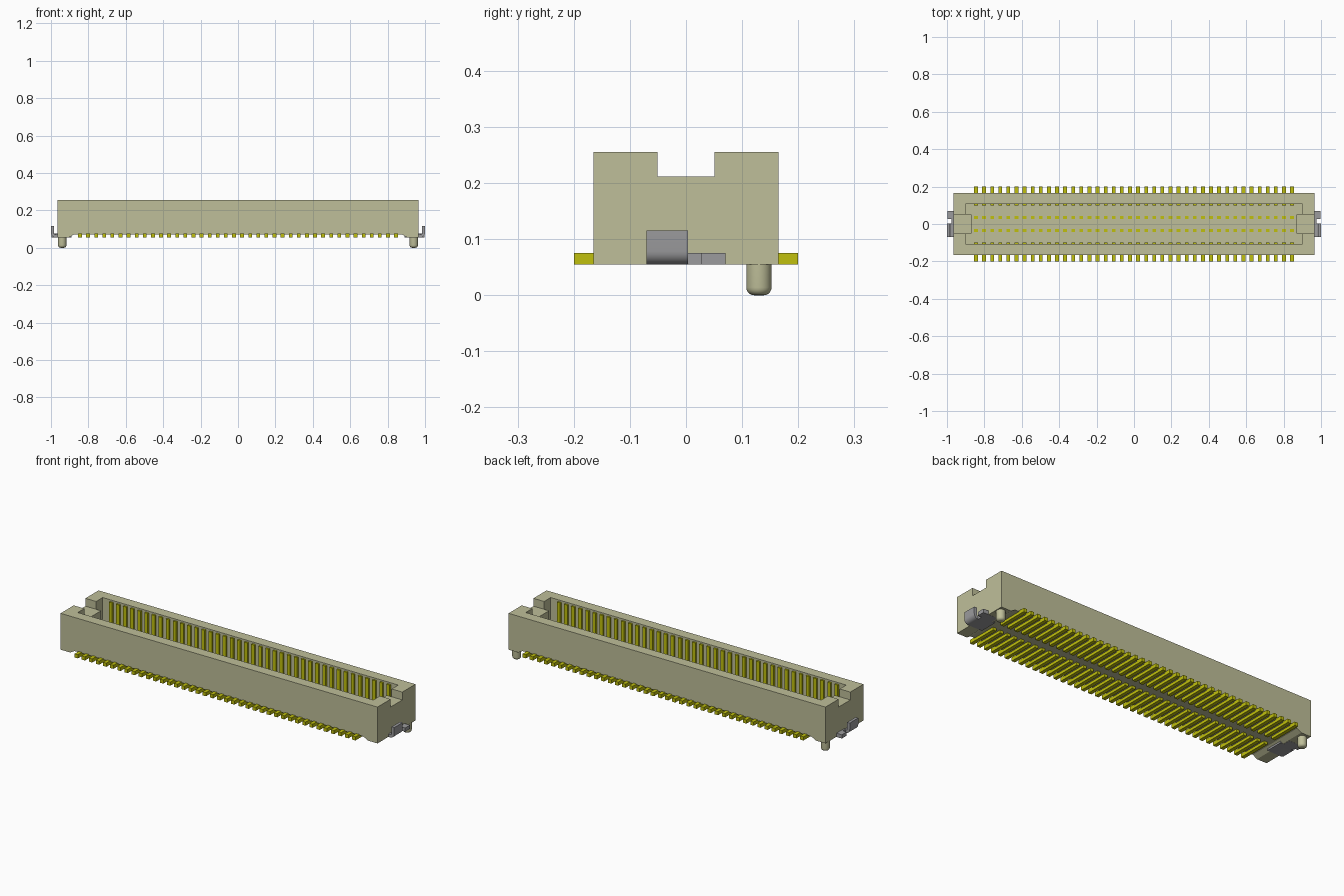
import bpy, bmesh, math
from mathutils import Vector

cube = bpy.data.objects.get("Cube")
if cube:
    bpy.data.objects.remove(cube, do_unlink=True)


def material(name, rgb):
    m = bpy.data.materials.new(name)
    m.use_nodes = True
    m.diffuse_color = (*rgb, 1)
    m.node_tree.nodes["Principled BSDF"].inputs["Base Color"].default_value = (*rgb, 1)
    return m


BEIGE = material("beige plastic", (0.52, 0.52, 0.32))
GOLD = material("gold contact", (0.53, 0.53, 0.004))
GREY = material("grey metal", (0.33, 0.33, 0.34))


def finish(name, bm, mat):
    bmesh.ops.recalc_face_normals(bm, faces=bm.faces)
    me = bpy.data.meshes.new(name)
    bm.to_mesh(me)
    bm.free()
    ob = bpy.data.objects.new(name, me)
    bpy.context.collection.objects.link(ob)
    me.materials.append(mat)
    return ob


def add_prism(bm, points, axis, lo, hi):
    """Extrude an outline along an axis; points hold the other two axes in order."""
    def place(p, d):
        c = list(p)
        c.insert(axis, d)
        return bm.verts.new(c)
    face = bm.faces.new([place(p, lo) for p in points])
    top = bmesh.ops.extrude_face_region(bm, geom=[face])["geom"]
    move = Vector((0, 0, 0))
    move[axis] = hi - lo
    bmesh.ops.translate(bm, vec=move, verts=[v for v in top if isinstance(v, bmesh.types.BMVert)])


def add_box(bm, x, y, z):
    add_prism(bm, [(x[0], y[0]), (x[1], y[0]), (x[1], y[1]), (x[0], y[1])], 2, *z)


def smooth(ob):
    bpy.ops.object.select_all(action="DESELECT")
    ob.select_set(True)
    bpy.context.view_layer.objects.active = ob
    bpy.ops.object.shade_smooth_by_angle(angle=math.radians(40))


# Housing block
bm = bmesh.new()
add_box(bm, (-0.965, 0.965), (-0.165, 0.165), (0.055, 0.255))
housing = finish("housing", bm, BEIGE)


def cut(bm):
    cutter = finish("cutter", bm, BEIGE)
    cutter.hide_render = True
    mod = housing.modifiers.new("cut", "BOOLEAN")
    mod.operation, mod.solver, mod.object = "DIFFERENCE", "EXACT", cutter
    bpy.context.view_layer.objects.active = housing
    bpy.ops.object.modifier_apply(modifier=mod.name)
    bpy.data.objects.remove(cutter, do_unlink=True)


# Cavity, with a key block left standing at each end
bm = bmesh.new()
quarter = [(0.87, 0.0), (0.87, 0.051), (0.90, 0.051), (0.90, 0.108)]
outline = quarter[1:] + [(-x, y) for x, y in reversed(quarter[1:])]
outline += [(-x, -y) for x, y in outline]
add_prism(bm, outline, 2, 0.09, 0.3)
cut(bm)

# End notches
for s in (-1, 1):
    bm = bmesh.new()
    add_box(bm, sorted((s * 0.85, s * 1.0)), (-0.051, 0.051), (0.212, 0.3))
    cut(bm)

# Raised underside between the end feet
bm = bmesh.new()
add_prism(bm, [(-0.905, 0.04), (0.905, 0.04), (0.905, 0.055), (0.88, 0.07),
               (-0.88, 0.07), (-0.905, 0.055)], 1, -0.3, 0.3)
cut(bm)

# Contacts: two rows of forty
COUNT, HALF = 40, 0.845
for row, s in (("front", -1), ("back", 1)):
    feet, blades, pads = bmesh.new(), bmesh.new(), bmesh.new()
    for i in range(COUNT):
        c = -HALF + 2 * HALF * i / (COUNT - 1)
        x = (c - 0.010, c + 0.010)
        add_box(feet, x, sorted((s * 0.028, s * 0.2)), (0.055, 0.075))
        add_box(blades, x, sorted((s * 0.098, s * 0.112)), (0.085, 0.246))
        add_box(pads, x, sorted((s * 0.028, s * 0.043)), (0.07, 0.096))
    finish(row + "_solder_feet", feet, GOLD)
    finish(row + "_contact_blades", blades, GOLD)
    finish(row + "_contact_tails", pads, GOLD)

for side, s in (("left", 1), ("right", -1)):
    # Hold-down bracket: bent tab, short lug and the plate joining them
    bm = bmesh.new()
    r_out, r_in, top, low = 0.024, 0.008, 0.115, 0.0545
    arc = lambda r: [(1.0 - r_out + r * math.sin(a * math.pi / 12),
                      low + r_out - r * math.cos(a * math.pi / 12)) for a in range(7)]
    tab = [(0.89, low)] + arc(r_out) + [(1.0, top), (0.984, top)]
    tab += list(reversed(arc(r_in))) + [(0.89, low + 0.016)]
    add_prism(bm, [(s * x, z) for x, z in tab], 1, -0.07, 0.004)
    add_box(bm, sorted((s * 0.89, s * 0.975)), (0.004, 0.028), (low, 0.075))
    add_box(bm, sorted((s * 0.91, s * 0.998)), (0.028, 0.07), (low, 0.075))
    smooth(finish(side + "_hold_down", bm, GREY))

    # Locating peg with a rounded tip
    bm = bmesh.new()
    R, r = 0.0225, 0.014
    prof = [(0, 0.07), (R, 0.07)]
    prof += [(R - r + r * math.cos(a * math.pi / 10), r - r * math.sin(a * math.pi / 10))
             for a in range(6)] + [(0, 0)]
    vs = [bm.verts.new((p[0], 0, p[1])) for p in prof]
    es = [bm.edges.new(pair) for pair in zip(vs, vs[1:])]
    bmesh.ops.spin(bm, geom=vs + es, cent=(0, 0, 0), axis=(0, 0, 1),
                   angle=2 * math.pi, steps=32)
    bmesh.ops.remove_doubles(bm, verts=bm.verts, dist=1e-5)
    bmesh.ops.translate(bm, vec=(s * 0.94, 0.13, 0), verts=bm.verts)
    smooth(finish(side + "_locating_peg", bm, BEIGE))
